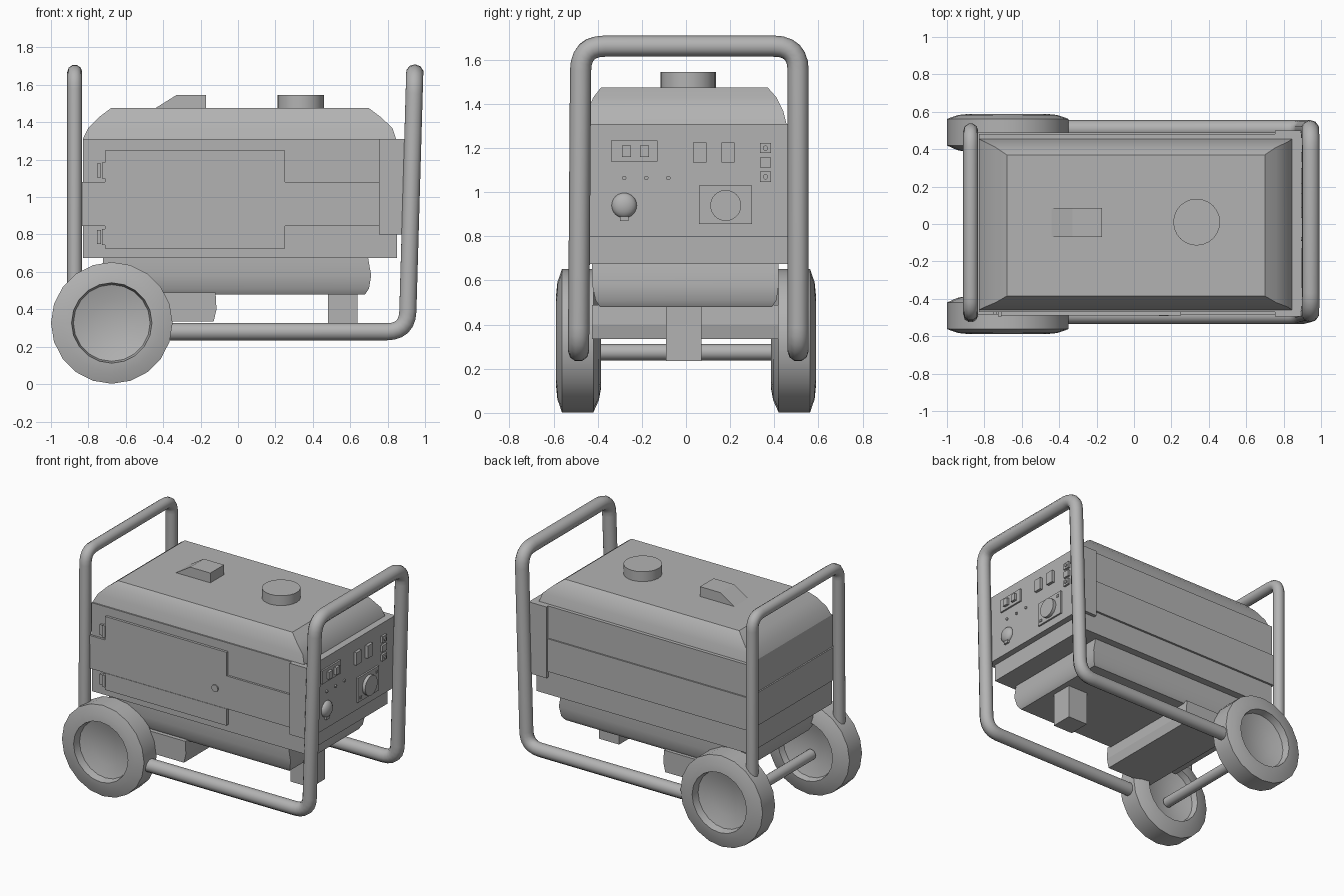
import bpy, bmesh, math
from mathutils import Vector, Matrix

if "Cube" in bpy.data.objects:
    bpy.data.objects.remove(bpy.data.objects["Cube"])

grey = bpy.data.materials.new("mid_grey")
grey.diffuse_color = (0.45, 0.45, 0.45, 1)
grey.use_nodes = True
grey.node_tree.nodes["Principled BSDF"].inputs["Base Color"].default_value = grey.diffuse_color


def finish(name, bm, smooth=None):
    bmesh.ops.recalc_face_normals(bm, faces=bm.faces)
    me = bpy.data.meshes.new(name)
    bm.to_mesh(me)
    bm.free()
    me.materials.append(grey)
    ob = bpy.data.objects.new(name, me)
    bpy.context.collection.objects.link(ob)
    if smooth:
        shade(ob, smooth)
    return ob


def shade(ob, angle):
    bpy.ops.object.select_all(action='DESELECT')
    ob.select_set(True)
    bpy.context.view_layer.objects.active = ob
    bpy.ops.object.shade_smooth_by_angle(angle=math.radians(angle))


def loft(name, layers, smooth=None):
    """Stack of rectangles (z, x0, x1, y0, y1) joined into a closed solid."""
    bm = bmesh.new()
    rings = [[bm.verts.new(p) for p in ((a, c, z), (b, c, z), (b, d, z), (a, d, z))]
             for z, a, b, c, d in layers]
    for lo, hi in zip(rings, rings[1:]):
        for i in range(4):
            j = (i + 1) % 4
            bm.faces.new((lo[i], lo[j], hi[j], hi[i]))
    bm.faces.new(rings[0])
    bm.faces.new(rings[-1])
    return finish(name, bm, smooth)


def box(name, x0, x1, y0, y1, z0, z1):
    return loft(name, [(z0, x0, x1, y0, y1), (z1, x0, x1, y0, y1)])


def cylinder(name, center, r, depth, axis='Z', seg=24):
    bm = bmesh.new()
    rot = {'X': Matrix.Rotation(math.pi / 2, 4, 'Y'),
           'Y': Matrix.Rotation(math.pi / 2, 4, 'X'), 'Z': Matrix()}[axis]
    bmesh.ops.create_cone(bm, cap_ends=True, segments=seg, radius1=r, radius2=r,
                          depth=depth, matrix=Matrix.Translation(center) @ rot)
    return finish(name, bm, 40)


def tube(name, corners, r, bend):
    """Round tube along a path whose inner corners are rounded."""
    pts = [Vector(c) for c in corners]
    path = [pts[0]]
    for a, p, b in zip(pts, pts[1:], pts[2:]):
        s, e = p + (a - p).normalized() * bend, p + (b - p).normalized() * bend
        for i in range(7):
            t = i / 6
            path.append(s * (1 - t) ** 2 + p * 2 * t * (1 - t) + e * t * t)
    path.append(pts[-1])
    cu = bpy.data.curves.new(name, 'CURVE')
    cu.dimensions = '3D'
    cu.bevel_depth = r
    cu.bevel_resolution = 3
    cu.use_fill_caps = True
    sp = cu.splines.new('POLY')
    sp.points.add(len(path) - 1)
    for sp_pt, q in zip(sp.points, path):
        sp_pt.co = (*q, 1)
    cu.materials.append(grey)
    ob = bpy.data.objects.new(name, cu)
    bpy.context.collection.objects.link(ob)
    bpy.ops.object.select_all(action='DESELECT')
    ob.select_set(True)
    bpy.context.view_layer.objects.active = ob
    bpy.ops.object.convert(target='MESH')
    shade(bpy.context.object, 50)


def wheel(name, side):
    """Tyre and dished disc turned around the axle from an (r, y) profile."""
    prof = [(0, .50), (.12, .51), (.205, .535), (.215, .588), (.265, .583), (.325, .562),
            (.325, .42), (.27, .395), (.215, .385), (.205, .43), (.12, .455), (0, .465)]
    bm = bmesh.new()
    vs = [bm.verts.new((r, y * side, 0)) for r, y in prof]
    es = [bm.edges.new(p) for p in zip(vs, vs[1:])]
    bmesh.ops.spin(bm, geom=vs + es, cent=(0, 0, 0), axis=(0, 1, 0),
                   angle=2 * math.pi, steps=20)
    bmesh.ops.remove_doubles(bm, verts=bm.verts, dist=1e-4)
    bmesh.ops.translate(bm, verts=bm.verts, vec=(-.675, 0, .327))
    finish(name, bm, 30)


# Housing: three stacked bands, with the middle one standing proud
box("lower_band", -.83, .85, -.465, .475, .675, .845)
box("middle_band", -.84, .80, -.485, .49, .845, 1.08)
box("upper_band", -.83, .85, -.47, .48, 1.08, 1.31)

# Fuel tank with rounded shoulders, filler cap and vent wedge
loft("tank", [(1.31, -.83, .845, -.46, .455), (1.37, -.80, .825, -.445, .44),
              (1.43, -.74, .76, -.42, .41), (1.475, -.68, .70, -.385, .37)], 35)
cylinder("filler_cap", (.335, .01, 1.508), .125, .075)
loft("vent_wedge", [(1.47, -.45, -.17, -.07, .085), (1.545, -.33, -.17, -.07, .085)])

# Engine underside
loft("engine_pan", [(.48, -.70, .68, -.39, .39), (.51, -.715, .70, -.41, .41),
                    (.58, -.73, .712, -.425, .42), (.68, -.72, .695, -.425, .42)], 40)
loft("sump", [(.335, -.50, -.13, -.425, .42), (.40, -.50, -.115, -.425, .42),
              (.49, -.50, -.12, -.425, .42)])
box("foot", .48, .64, -.09, .07, .235, .49)

# Service door in two panels, with hinges and a latch
for i, (z0, z1, hz) in enumerate(((1.08, 1.25, 1.105), (.725, .845, .75))):
    box(f"door_panel_{i}", -.71, .25, -.488, -.46, z0, z1)
    box(f"hinge_leaf_{i}", -.755, -.732, -.485, -.46, hz, hz + .075)
    box(f"hinge_pin_{i}", -.728, -.708, -.495, -.46, hz - .005, hz + .08)
cylinder("door_latch", (.16, -.487, .97), .025, .012, 'Y', 16)

# Control panel
P = .895
box("control_panel", .755, P, -.495, .50, .80, 1.31)


def on_panel(name, y0, y1, z0, z1, d):
    return box(name, P - .01, P + d, y0, y1, z0, z1)


on_panel("switch_plate", -.34, -.13, 1.14, 1.235, .012)
for i, y in enumerate((-.27, -.188)):
    on_panel(f"switch_{i}", y - .02, y + .02, 1.16, 1.212, .03)
for i, y in enumerate((-.28, -.18, -.08)):
    cylinder(f"indicator_{i}", (P, y, 1.065), .01, .02, 'X', 10)
for i, y in enumerate((.062, .19)):
    on_panel(f"breaker_{i}", y - .03, y + .03, 1.135, 1.225, .02)
for i, z in enumerate((1.20, 1.135, 1.07)):
    on_panel(f"socket_{i}", .335, .385, z - .023, z + .023, .015)
    if i != 1:
        cylinder(f"socket_pin_{i}", (P + .012, .36, z), .012, .02, 'X', 10)
on_panel("outlet_plate", .06, .30, .855, 1.03, .012)
cylinder("outlet", (P + .01, .18, .94), .07, .05, 'X')
on_panel("outlet_screw_low", .08, .10, .875, .892, .018)
on_panel("outlet_screw_high", .262, .28, .99, 1.008, .018)

# Round key knob
bm = bmesh.new()
bmesh.ops.create_uvsphere(bm, u_segments=20, v_segments=12, radius=.057,
                          matrix=Matrix.Translation((P, -.28, .94)) @ Matrix.Diagonal((.6, 1, 1, 1)))
finish("knob", bm, 60)
on_panel("knob_stop", -.30, -.26, .87, .89, .015)

# Tubular frame: handle with ground rails, rear hoop, axle
L, R = -.487, .508
tube("front_frame", [(-.42, L, .28), (.905, L, .28), (.945, L + .01, 1.662),
                     (.945, R, 1.662), (.905, R, .28), (-.42, R, .28)], .048, .11)
tube("rear_hoop", [(-.873, L, .48), (-.873, L + .01, 1.668),
                   (-.873, R - .01, 1.668), (-.873, R - .01, .48)], .04, .09)
cylinder("axle", (-.675, 0, .275), .037, .9, 'Y', 16)

# Wheels
wheel("front_wheel", -1)
wheel("back_wheel", 1)
